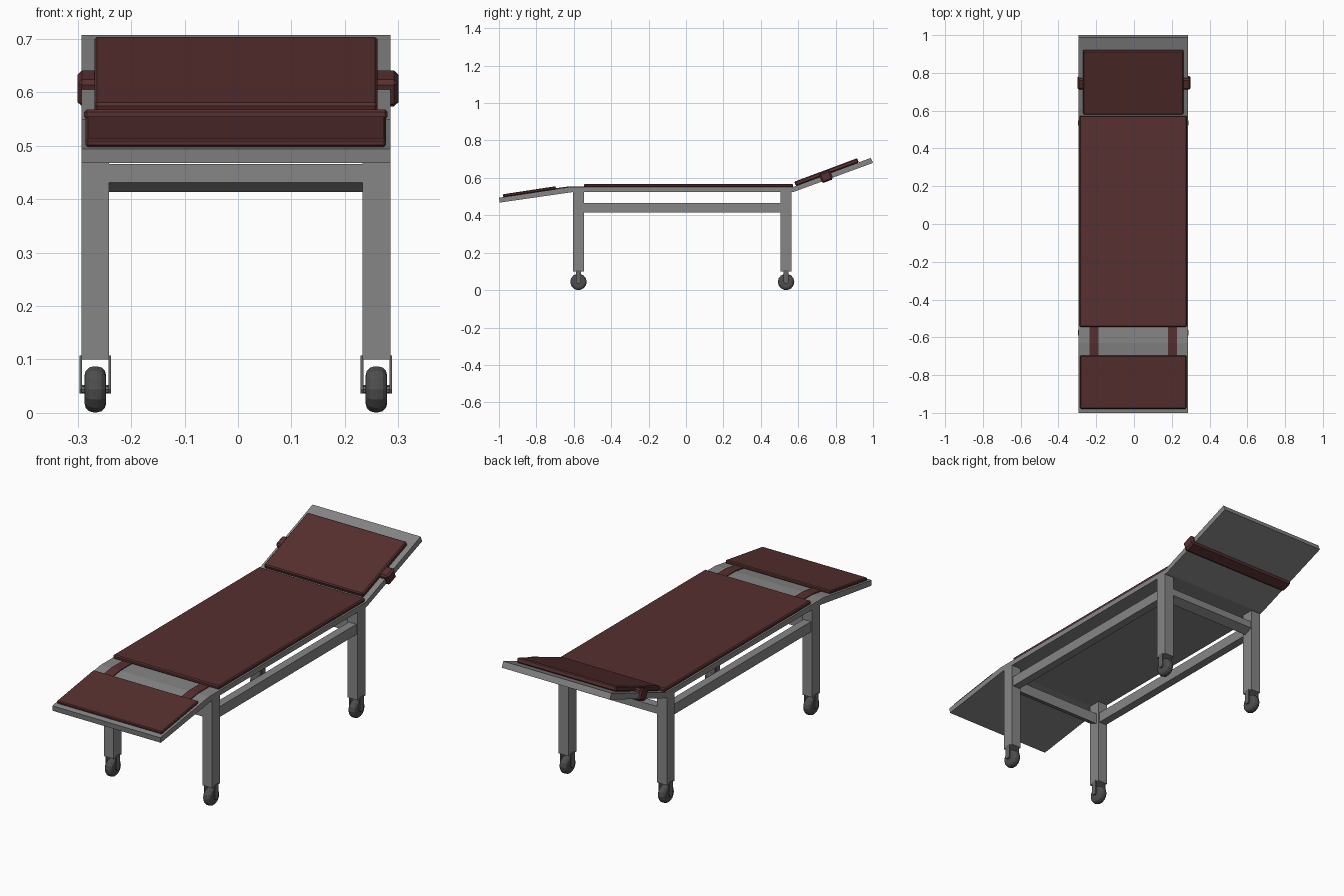
import bpy, bmesh, math
from mathutils import Matrix

if "Cube" in bpy.data.objects:
    bpy.data.objects.remove(bpy.data.objects["Cube"])

CX = -0.004  # frame centre line


def material(name, rgb):
    m = bpy.data.materials.new(name)
    m.diffuse_color = (*rgb, 1)
    m.use_nodes = True
    m.node_tree.nodes["Principled BSDF"].inputs["Base Color"].default_value = m.diffuse_color
    return m


GREY = material("grey metal", (0.24, 0.24, 0.24))
RED = material("dark red leather", (0.095, 0.029, 0.029))
DARK = material("dark rubber", (0.075, 0.075, 0.075))
FORK = material("caster metal", (0.13, 0.13, 0.13))


def finish(name, bm, mat, bevel=0, segments=1):
    bmesh.ops.recalc_face_normals(bm, faces=bm.faces)
    me = bpy.data.meshes.new(name)
    bm.to_mesh(me)
    bm.free()
    me.materials.append(mat)
    ob = bpy.data.objects.new(name, me)
    bpy.context.collection.objects.link(ob)
    if bevel:
        b = ob.modifiers.new("bevel", "BEVEL")
        b.width, b.segments = bevel, segments
    return ob


def extrude_x(name, profile, x0, x1, mat, bevel=0):
    """Side profile of (y, z) points extruded across x."""
    bm = bmesh.new()
    a = [bm.verts.new((x0, y, z)) for y, z in profile]
    b = [bm.verts.new((x1, y, z)) for y, z in profile]
    bm.faces.new(a)
    bm.faces.new(b[::-1])
    n = len(a)
    for i in range(n):
        bm.faces.new((a[i], b[i], b[(i + 1) % n], a[(i + 1) % n]))
    return finish(name, bm, mat, bevel)


def box(name, x, y, z, mat, bevel=0):
    return extrude_x(name, [(y[0], z[0]), (y[1], z[0]), (y[1], z[1]), (y[0], z[1])],
                     x[0], x[1], mat, bevel)


def sloped(name, x, p, q, thick, mat, bevel=0):
    """Plate whose underside runs from p to q in the y-z plane."""
    l = math.hypot(q[0] - p[0], q[1] - p[1])
    ny, nz = -(q[1] - p[1]) / l * thick, (q[0] - p[0]) / l * thick
    return extrude_x(name, [p, q, (q[0] + ny, q[1] + nz), (p[0] + ny, p[1] + nz)],
                     x[0], x[1], mat, bevel)


# bed deck: foot slope, flat centre, raised head
extrude_x("bed_deck", [(-0.996, 0.468), (-0.60, 0.525), (0.575, 0.525), (1.0, 0.68),
                       (0.988, 0.707), (0.568, 0.55), (-0.63, 0.55), (-1.0, 0.494)],
          CX - 0.289, CX + 0.289, GREY)

# leather pads
box("main_pad", (CX - 0.284, CX + 0.284), (-0.545, 0.573), (0.549, 0.568), RED, 0.005)
sloped("foot_pad", (CX - 0.281, CX + 0.281), (-0.977, 0.497), (-0.695, 0.540), 0.0155, RED, 0.004)
sloped("head_pad", (CX - 0.265, CX + 0.265), (0.587, 0.557), (0.924, 0.683), 0.024, RED, 0.005)

# straps joining foot pad and main pad
for side in (-1, 1):
    c = CX + side * 0.207
    extrude_x("foot_strap", [(-0.71, 0.537), (-0.63, 0.549), (-0.54, 0.549),
                             (-0.54, 0.554), (-0.63, 0.554), (-0.71, 0.543)],
              c - 0.024, c + 0.024, RED)

# head strap wrapped round the deck
sloped("head_strap", (-0.30, 0.30), (0.729, 0.571), (0.787, 0.593), 0.054, RED, 0.008)

# legs, rails and casters
LEGS_Y = (-0.575, 0.535)
for y in LEGS_Y:
    s = -1 if y < 0 else 1
    # cross rail with sloped underside
    extrude_x("cross_rail", [(y + s * 0.028, 0.466), (y + s * 0.028, 0.431),
                             (y - s * 0.015, 0.413), (y - s * 0.015, 0.466)],
              CX - 0.25, CX + 0.25, GREY)
for side in (-1, 1):
    c = CX + side * 0.263
    box("side_rail", (c - 0.02, c + 0.02), (LEGS_Y[0], LEGS_Y[1]), (0.416, 0.466), GREY)
    for y in LEGS_Y:
        box("leg", (c - 0.026, c + 0.026), (y - 0.03, y + 0.03), (0.10, 0.535), GREY)
        # fork plates
        for k in (-1, 1):
            px = c + k * 0.027
            extrude_x("caster_fork", [(y - 0.014, 0.107), (y - 0.014, 0.045), (y - 0.008, 0.036),
                                      (y + 0.008, 0.036), (y + 0.014, 0.045), (y + 0.014, 0.107)],
                      px - 0.0025, px + 0.0025, FORK)
        # axle
        bm = bmesh.new()
        bmesh.ops.create_cone(bm, cap_ends=True, segments=8, radius1=0.008, radius2=0.008, depth=0.054,
                              matrix=Matrix.Translation((c, y, 0.044)) @ Matrix.Rotation(math.pi / 2, 4, 'Y'))
        finish("caster_axle", bm, FORK)
        # rounded wheel
        bm = bmesh.new()
        bmesh.ops.create_cone(bm, cap_ends=True, segments=14, radius1=0.044, radius2=0.044, depth=0.04,
                              matrix=Matrix.Translation((c, y, 0.044)) @ Matrix.Rotation(math.pi / 2, 4, 'Y'))
        rims = [e for e in bm.edges if abs(e.verts[0].co.x - e.verts[1].co.x) < 1e-4]
        bmesh.ops.bevel(bm, geom=rims, offset=0.016, segments=3, profile=0.5, affect='EDGES')
        finish("caster_wheel", bm, DARK)
